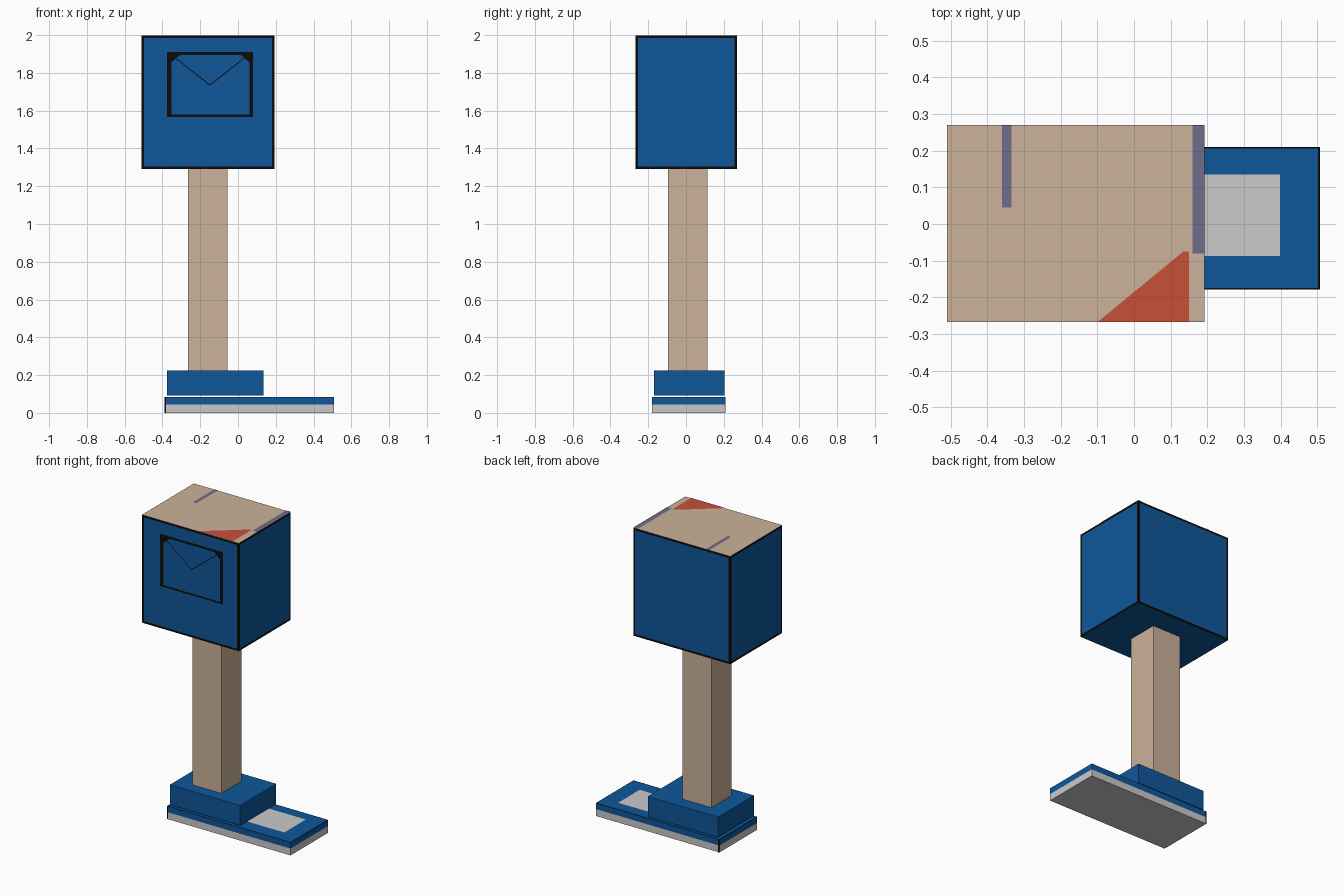
import bpy, bmesh
from mathutils import Vector

if "Cube" in bpy.data.objects:
    bpy.data.objects.remove(bpy.data.objects["Cube"])


def material(name, r, g, b):
    m = bpy.data.materials.new(name)
    m.diffuse_color = (r, g, b, 1)
    m.use_nodes = True
    m.node_tree.nodes["Principled BSDF"].inputs["Base Color"].default_value = m.diffuse_color
    return m


BLUE = material("blue", 0.0044, 0.095, 0.323)
TAN = material("tan", 0.597, 0.445, 0.319)
BLACK = material("black", 0.0037, 0.0037, 0.0037)
GREY = material("light_grey", 0.59, 0.59, 0.59)
RED = material("red", 0.578, 0.08, 0.042)
PURPLE = material("grey_purple", 0.17, 0.15, 0.26)


def finish(name, bm, mats):
    me = bpy.data.meshes.new(name)
    bm.to_mesh(me)
    bm.free()
    for m in mats:
        me.materials.append(m)
    ob = bpy.data.objects.new(name, me)
    bpy.context.collection.objects.link(ob)
    return ob


def box_mesh(lo, hi):
    bm = bmesh.new()
    bmesh.ops.create_cube(bm, size=1)
    lo, hi = Vector(lo), Vector(hi)
    for v in bm.verts:
        v.co = (lo + hi) / 2 + v.co * (hi - lo)
    bm.normal_update()
    return bm


def box(name, lo, hi, mat):
    return finish(name, box_mesh(lo, hi), [mat])


def rimmed_box(name, lo, hi, mats, rim, pick):
    """Box whose picked faces get an inset border in the second material."""
    bm = box_mesh(lo, hi)
    faces = [f for f in bm.faces if pick(f.normal)]
    res = bmesh.ops.inset_individual(bm, faces=faces, thickness=rim)
    for f in res["faces"]:
        f.material_index = 1
    return bm, mats


def plate(name, polys, to3d, normal, mat):
    """Painted marking: flat polygons lying just above a surface."""
    bm = bmesh.new()
    for pts in polys:
        f = bm.faces.new([bm.verts.new(to3d(a, b)) for a, b in pts])
        f.normal_update()
        if f.normal.dot(Vector(normal)) < 0:
            f.normal_flip()
    return finish(name, bm, [mat])


def rect(a0, a1, b0, b1):
    return [(a0, b0), (a1, b0), (a1, b1), (a0, b1)]


# Head: black-edged blue sides, tan top
bm, mats = rimmed_box("head", (-0.51, -0.268, 1.29), (0.193, 0.27, 1.998),
                      [BLUE, BLACK, TAN], 0.019, lambda n: abs(n.z) < 0.5)
for f in bm.faces:
    if f.normal.z > 0.5:
        f.material_index = 2
finish("head", bm, mats)

# Markings on the head top
top = lambda x, y: (x, y, 2.0)
plate("top_red_corner", [[(-0.1, -0.268), (0.15, -0.268), (0.15, -0.075), (0.135, -0.075)]],
      top, (0, 0, 1), RED)
plate("top_purple_stripes", [rect(0.16, 0.193, -0.08, 0.27), rect(-0.36, -0.335, 0.045, 0.27)],
      top, (0, 0, 1), PURPLE)

# Front panel outline with small filled corners and a thin V seam
front = lambda x, z: (x, -0.27, z)
x0, x1, z0, z1 = -0.377, 0.08, 1.567, 1.91
outline = [rect(x0, x0 + 0.024, z0, z1), rect(x1 - 0.02, x1, z0, z1),
           rect(x0 + 0.024, x1 - 0.02, z0, z0 + 0.012),
           rect(x0 + 0.024, x1 - 0.02, z1 - 0.015, z1)]
for cx, s in ((x0 + 0.024, 1), (x1 - 0.02, -1)):
    outline.append([(cx, z1 - 0.015), (cx + s * 0.045, z1 - 0.015), (cx, z1 - 0.055)])
mid = (x0 + x1) / 2
for s in (-1, 1):
    outline.append([(mid, 1.732), (mid + s * 0.185, 1.878), (mid + s * 0.185, 1.884), (mid, 1.739)])
plate("front_panel_outline", outline, front, (0, -1, 0), BLACK)

# Leg and cuff
box("leg", (-0.265, -0.095, 0.225), (-0.055, 0.115, 1.29), TAN)
box("cuff", (-0.375, -0.17, 0.093), (0.135, 0.203, 0.225), BLUE)

# Shoe: grey sole, blue upper with a fine dark edge, grey toe patch
box("sole", (-0.39, -0.179, 0.0), (0.507, 0.21, 0.045), GREY)
bm, mats = rimmed_box("shoe_upper", (-0.39, -0.179, 0.045), (0.507, 0.21, 0.085),
                      [BLUE, BLACK], 0.006, lambda n: n.z > 0.5)
finish("shoe_upper", bm, mats)
plate("toe_patch", [rect(0.1, 0.398, -0.088, 0.135)], lambda x, y: (x, y, 0.087), (0, 0, 1), GREY)
for name, y, ny in (("heel_edge_front", -0.1805, -1), ("heel_edge_back", 0.2115, 1)):
    plate(name, [rect(-0.39, -0.382, 0.0, 0.085)], lambda x, z: (x, y, z), (0, ny, 0), BLACK)
